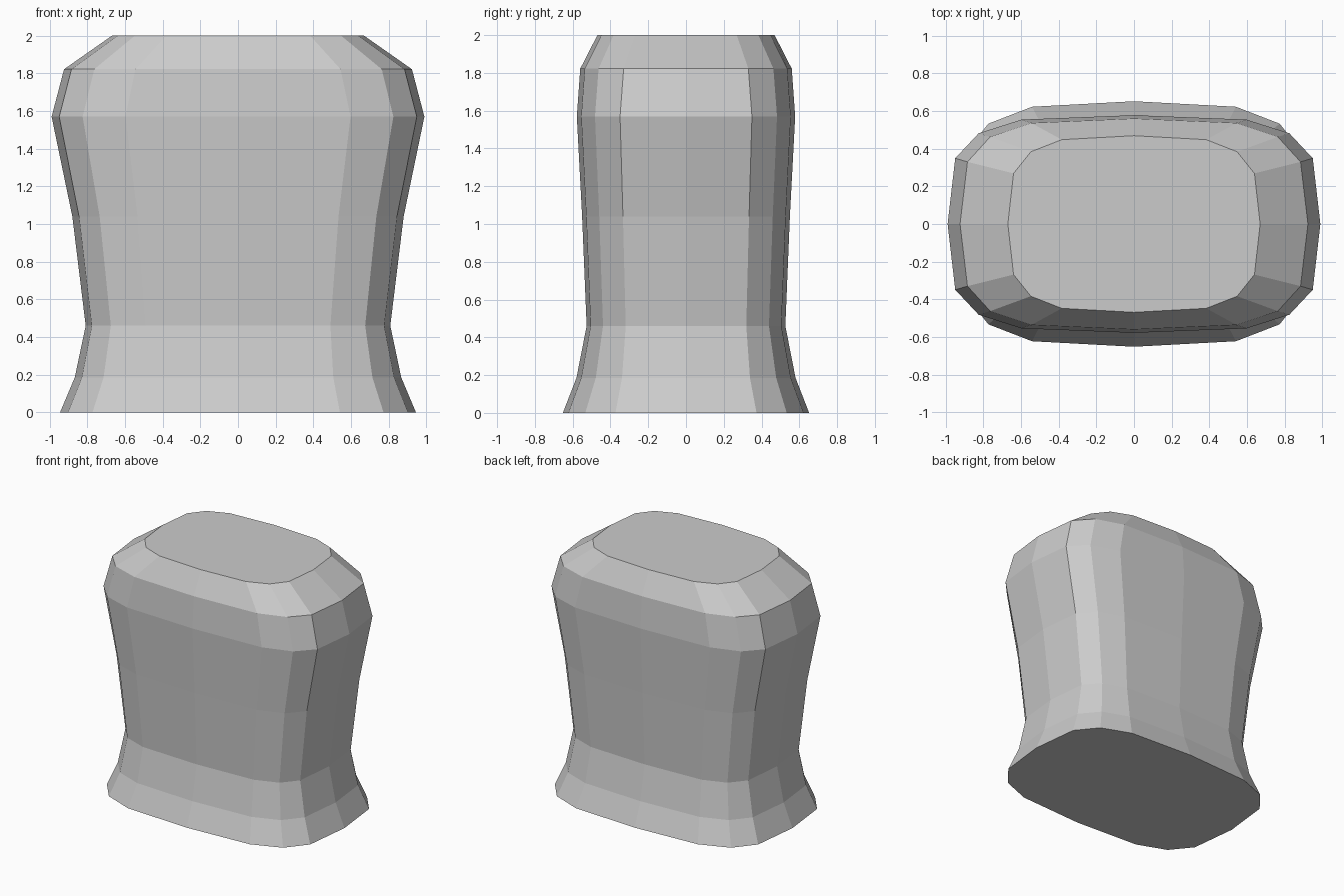
import bpy, bmesh
from math import cos, sin, tau, copysign

if "Cube" in bpy.data.objects:
    bpy.data.objects.remove(bpy.data.objects["Cube"])

SIDES = 16
# Stacked rings: height, half width, half depth, roundness exponent
RINGS = [
    (0.00, 0.945, 0.652, 0.58),
    (0.185, 0.867, 0.580, 0.56),
    (0.46, 0.809, 0.526, 0.52),
    (1.04, 0.880, 0.550, 0.52),
    (1.57, 0.990, 0.578, 0.525),
    (1.822, 0.924, 0.560, 0.55),
    (2.00, 0.670, 0.469, 0.58),
]


def soft(v, e):
    """Signed power, for a rounded-rectangle cross-section."""
    return 0.0 if abs(v) < 1e-6 else copysign(abs(v) ** e, v)


def ring(bm, z, a, b, e):
    angles = [tau * i / SIDES for i in range(SIDES)]
    return [bm.verts.new((a * soft(cos(t), e), b * soft(sin(t), e), z))
            for t in angles]


# Flared body lofted through the rings
bm = bmesh.new()
loops = [ring(bm, *r) for r in RINGS]
for low, high in zip(loops, loops[1:]):
    for i in range(SIDES):
        j = (i + 1) % SIDES
        bm.faces.new((low[i], low[j], high[j], high[i]))

# Flat base and top
bm.faces.new(loops[0][::-1])
bm.faces.new(loops[-1])
bmesh.ops.recalc_face_normals(bm, faces=bm.faces)

mesh = bpy.data.meshes.new("torso_body")
bm.to_mesh(mesh)
bm.free()
bpy.context.collection.objects.link(bpy.data.objects.new("torso_body", mesh))
